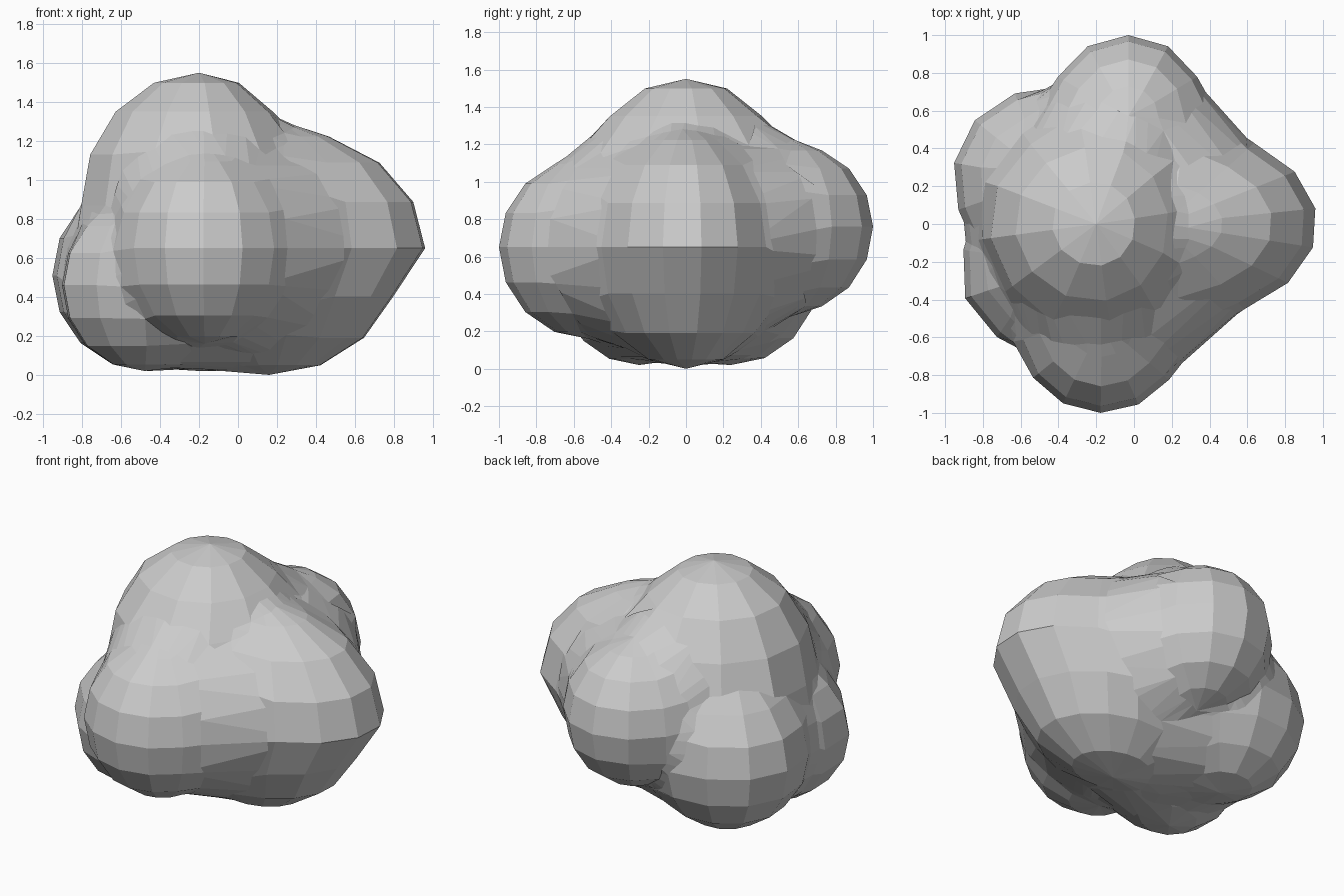
import bpy, bmesh
from math import sin, cos, pi, radians
from mathutils import Vector

if "Cube" in bpy.data.objects:
    bpy.data.objects.remove(bpy.data.objects["Cube"])


def add_object(name, bm):
    mesh = bpy.data.meshes.new(name)
    bm.to_mesh(mesh)
    bm.free()
    ob = bpy.data.objects.new(name, mesh)
    bpy.context.collection.objects.link(ob)
    return ob


def lobe(name, centre, radii, up, down, segs=12, turn=0, pinch=1.0):
    """Rounded lobe of 8 latitude bands. radii = (+x, -x, y); separate upper
    and lower heights; pinch pulls the lower half inwards along x."""
    bm = bmesh.new()
    right, left, ry = radii
    top = bm.verts.new((0, 0, up))
    low = bm.verts.new((0, 0, -down))
    rings = []
    for i in range(1, 8):
        a = pi * i / 8
        k = pinch if i > 4 else 1.0
        z = cos(a) * (up if i < 4 else down)
        ring = []
        for s in range(segs):
            t = 2 * pi * s / segs + radians(turn)
            rx = right if cos(t) > 0 else left
            ring.append(bm.verts.new((rx * k * sin(a) * cos(t), ry * sin(a) * sin(t), z)))
        rings.append(ring)
    for s in range(segs):
        n = (s + 1) % segs
        bm.faces.new((top, rings[0][s], rings[0][n]))
        bm.faces.new((low, rings[-1][n], rings[-1][s]))
        for a, b in zip(rings, rings[1:]):
            bm.faces.new((a[s], b[s], b[n], a[n]))
    bmesh.ops.translate(bm, verts=bm.verts, vec=centre)
    ob = add_object(name, bm)
    centres[ob.name] = Vector(centre)
    return ob


def bridge(a, b, size):
    """Convex filler spanning two slightly shrunken lobes."""
    bm = bmesh.new()
    for ob in (a, b):
        c = centres[ob.name]
        for v in ob.data.vertices:
            bm.verts.new(c + (v.co - c) * size)
    bmesh.ops.convex_hull(bm, input=bm.verts)
    bmesh.ops.delete(bm, geom=[v for v in bm.verts if not v.link_faces], context='VERTS')
    bmesh.ops.recalc_face_normals(bm, faces=bm.faces)
    return add_object("valley_filler", bm)


centres = {}
# tall central mass with the peak
body = lobe("lumpy_boulder", (-0.2, 0, 0.87), (0.54, 0.61, 0.58), 0.68, 0.85, 12, 8)
# broad bulge to the right, narrowing underneath
right = lobe("right_bulge", (0.16, 0, 0.65), (0.81, 0.7, 0.53), 0.62, 0.65, 16, 9, 0.86)
# round bulges around the sides
front = lobe("front_bulge", (-0.17, -0.52, 0.65), (0.46, 0.46, 0.48), 0.48, 0.49, 14, 12)
back = lobe("back_bulge", (-0.03, 0.56, 0.76), (0.42, 0.43, 0.44), 0.44, 0.46, 12, 0)
back_left = lobe("back_left_bulge", (-0.46, 0.24, 0.51), (0.5, 0.5, 0.48), 0.5, 0.49, 12, 20)
front_left = lobe("front_left_bulge", (-0.48, -0.25, 0.46), (0.44, 0.44, 0.42), 0.43, 0.44, 10, 20)

# soften the valleys between neighbouring lobes
parts = [right, front, back, back_left, front_left]
parts += [bridge(a, b, k) for a, b, k in (
    (body, front, 0.9), (body, right, 0.88), (body, back, 0.88),
    (body, back_left, 0.84), (body, front_left, 0.84),
    (right, front, 0.9), (right, back, 0.88),
    (front, front_left, 0.85), (back, back_left, 0.8),
    (right, front_left, 0.93), (right, back_left, 0.93),
    (front_left, back_left, 0.9))]

# fuse everything into one skin
for p in parts:
    m = body.modifiers.new("fuse", 'BOOLEAN')
    m.operation, m.solver, m.object = 'UNION', 'EXACT', p
dg = bpy.context.evaluated_depsgraph_get()
fused = bpy.data.meshes.new_from_object(body.evaluated_get(dg))
body.modifiers.clear()
body.data = fused
for p in parts:
    bpy.data.objects.remove(p)

# fill what is left: lift only the hollow points towards their neighbours
bm = bmesh.new()
bm.from_mesh(fused)
bmesh.ops.remove_doubles(bm, verts=bm.verts, dist=0.04)
for step in range(10):
    bm.normal_update()
    moves = []
    for v in bm.verts:
        if not v.link_edges:
            continue
        near = [e.other_vert(v).co for e in v.link_edges]
        d = sum(near, Vector()) / len(near) - v.co
        lift = d.dot(v.normal)
        if lift > 0:
            moves.append((v, v.normal * lift * 0.6))
    for v, d in moves:
        v.co += d
bm.normal_update()
bm.to_mesh(fused)
bm.free()
